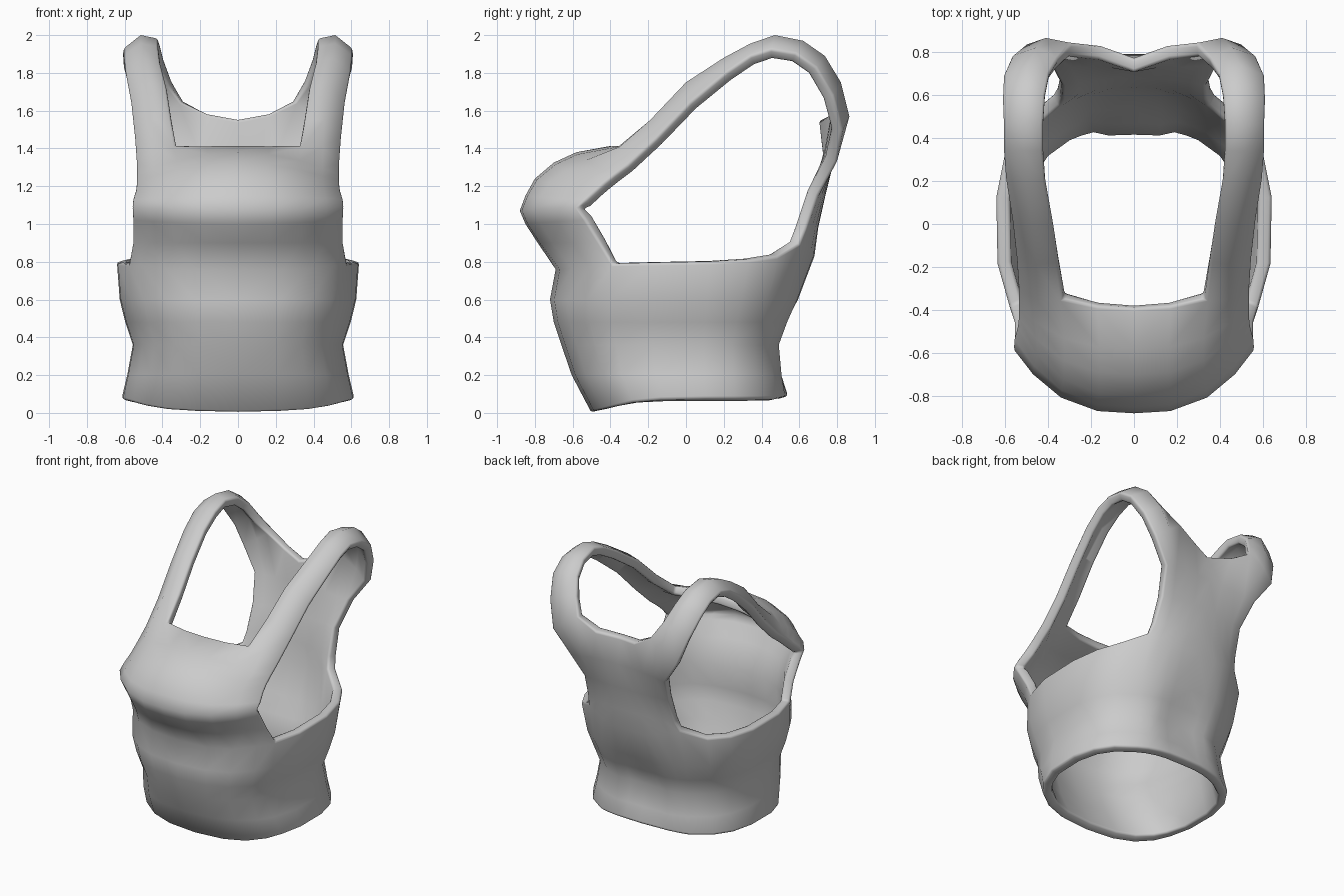
import bpy, bmesh
from math import sin, cos, radians

bm = bmesh.new()


def sgn_pow(v, p):
    return (abs(v) ** p) * (1 if v >= 0 else -1)


def row(points):
    return [bm.verts.new(p) for p in points]


def bridge(a, b):
    # quads between two rows of equal length, rows run front to back on +x
    for i in range(len(a) - 1):
        bm.faces.new((a[i], a[i + 1], b[i + 1], b[i]))


# Column angles from front centre (0) round the side to back centre (180)
FRONT = [0, 16, 32, 48, 61]
SIDE = [79, 97, 114, 131]
BACK = [149, 157, 165, 172, 180]
ANGLES = FRONT + SIDE + BACK


def body_ring(width, front, back, zs, groove=1.0):
    pts = []
    for a, z in zip(ANGLES, zs):
        c = cos(radians(a))
        x = width * abs(sin(radians(a))) ** 0.8
        if a in (0, 180):
            x = 0
        depth = -front if c > 0 else back
        if a > 170:
            depth *= groove  # shallow hollow along the spine
        pts.append((x, -depth * sgn_pow(c, 0.8), z))
    return row(pts)


def panel_row(steps, yc, zc, xe, ye, ze, p):
    # row from the centre line (t = 0) to the armhole edge (t = 1)
    return row([(xe * t, yc + (ye - yc) * t ** p, zc + (ze - zc) * t ** 2)
                for t in steps])


# Lower body tube, hem to armhole
n = len(ANGLES)
hem = [0.0, 0.005, 0.015, 0.035, 0.055, 0.07] + [0.075] * 4 + [0.08, 0.085, 0.09, 0.09]
rim = [0.76, 0.76, 0.765, 0.78, 0.79, 0.795, 0.80, 0.81, 0.83, 0.895, 0.87, 0.85, 0.83, 0.83]
rings = [body_ring(0.62, -0.50, 0.54, hem),
         body_ring(0.59, -0.605, 0.52, [0.2] * n, 0.97),
         body_ring(0.56, -0.66, 0.505, [0.36] * n, 0.95),
         body_ring(0.60, -0.70, 0.55, [0.48] * n, 0.96),
         body_ring(0.63, -0.72, 0.605, [0.60] * n, 0.98),
         body_ring(0.645, -0.69, 0.68, rim)]
for a, b in zip(rings, rings[1:]):
    bridge(a, b)
top = rings[-1]

# Front panel up to the neckline
T = [0, 0.3, 0.6, 0.83, 1]
front = [top[:5]]
for spec in [(-0.785, 0.90, 0.56, -0.455, 0.90),
             (-0.85, 1.00, 0.56, -0.53, 1.02),
             (-0.88, 1.07, 0.565, -0.575, 1.09),
             (-0.85, 1.15, 0.56, -0.53, 1.13),
             (-0.80, 1.24, 0.545, -0.475, 1.18),
             (-0.70, 1.325, 0.54, -0.43, 1.22),
             (-0.58, 1.38, 0.54, -0.38, 1.26)]:
    front.append(panel_row(T, *spec, 2.8))
front.append(row([(0, -0.39, 1.415), (0.17, -0.38, 1.415), (0.33, -0.35, 1.42),
                  (0.45, -0.35, 1.41), (0.54, -0.31, 1.31)]))
for a, b in zip(front, front[1:]):
    bridge(a, b)

# Back panel, narrowing between the armholes
B = [1, 0.76, 0.52, 0.27, 0]
back = [top[9:]]
for spec in [(0.70, 0.98, 0.36, 0.635, 0.97),
             (0.74, 1.16, 0.345, 0.70, 1.15),
             (0.79, 1.36, 0.39, 0.80, 1.33)]:
    back.append(panel_row(B, *spec, 2.2))
back.append(row([(0.51, 0.83, 1.50), (0.41, 0.865, 1.57), (0.29, 0.84, 1.65),
                 (0.16, 0.83, 1.575), (0, 0.77, 1.55)]))
for a, b in zip(back, back[1:]):
    bridge(a, b)

# Shoulder strap: inner, middle and outer edge at each station
strap = [front[-1][2:]]
for pts in [((0.35, -0.18, 1.55), (0.455, -0.19, 1.55), (0.55, -0.16, 1.45)),
            ((0.375, 0.00, 1.72), (0.475, 0.00, 1.75), (0.57, 0.02, 1.64)),
            ((0.41, 0.20, 1.86), (0.505, 0.20, 1.88), (0.60, 0.21, 1.80)),
            ((0.42, 0.34, 1.94), (0.515, 0.34, 1.955), (0.61, 0.34, 1.89)),
            ((0.42, 0.46, 1.98), (0.515, 0.47, 2.00), (0.61, 0.45, 1.925)),
            ((0.41, 0.60, 1.95), (0.51, 0.62, 1.97), (0.615, 0.58, 1.905)),
            ((0.39, 0.70, 1.87), (0.495, 0.735, 1.89), (0.61, 0.69, 1.83)),
            ((0.35, 0.77, 1.76), (0.455, 0.82, 1.75), (0.57, 0.78, 1.68))]:
    strap.append(row(pts))
strap.append(back[-1][2::-1])
for a, b in zip(strap, strap[1:]):
    bridge(a, b)

mesh = bpy.data.meshes.new("tank_top")
bm.to_mesh(mesh)
bm.free()
top_obj = bpy.data.objects.new("tank_top", mesh)
bpy.context.collection.objects.link(top_obj)

# Mirror the half, then give the cloth its thickness inwards
mir = top_obj.modifiers.new("mirror", 'MIRROR')
mir.merge_threshold = 0.001
sol = top_obj.modifiers.new("cloth_thickness", 'SOLIDIFY')
sol.thickness = 0.065
sol.offset = -1
bev = top_obj.modifiers.new("soft_rims", 'BEVEL')
bev.width = 0.015
bev.segments = 2
bev.limit_method = 'ANGLE'
bev.angle_limit = radians(60)

bpy.context.view_layer.objects.active = top_obj
top_obj.select_set(True)
bpy.ops.object.shade_smooth_by_angle(angle=radians(70))
